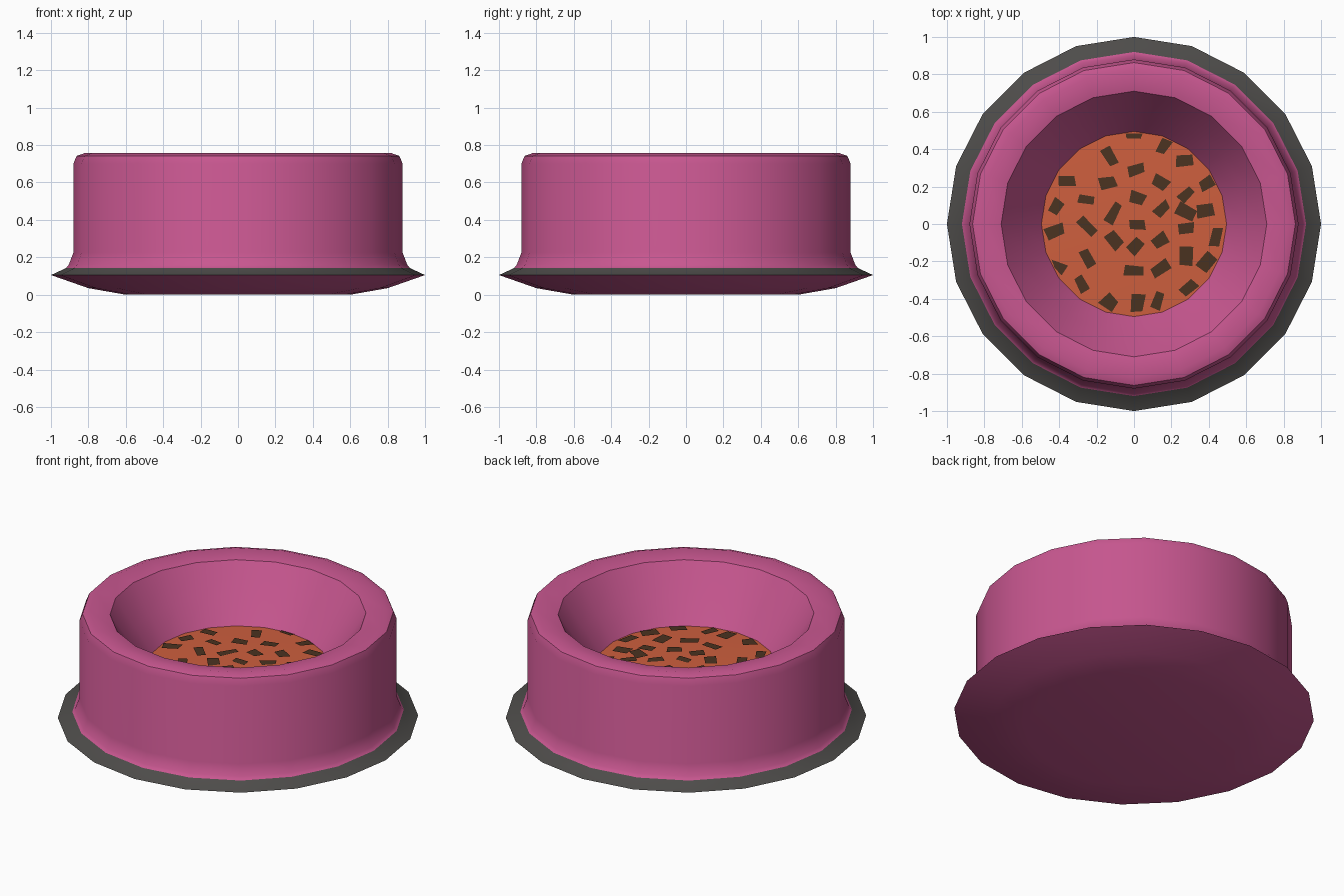
import bpy, bmesh, math, random

if "Cube" in bpy.data.objects:
    bpy.data.objects.remove(bpy.data.objects["Cube"])
random.seed(4)
SIDES = 20


def material(name, rgb):
    m = bpy.data.materials.new(name)
    m.diffuse_color = (*rgb, 1)
    m.use_nodes = True
    m.node_tree.nodes["Principled BSDF"].inputs["Base Color"].default_value = m.diffuse_color
    return m


pink = material("pink plastic", (0.58, 0.095, 0.28))
grey = material("dark grey rubber", (0.075, 0.072, 0.068))
orange = material("orange food", (0.62, 0.115, 0.048))
brown = material("brown chunks", (0.07, 0.033, 0.015))


def finish(name, bm, mats, angle=None):
    me = bpy.data.meshes.new(name)
    bm.to_mesh(me)
    bm.free()
    for m in mats:
        me.materials.append(m)
    ob = bpy.data.objects.new(name, me)
    bpy.context.collection.objects.link(ob)
    if angle:
        bpy.ops.object.select_all(action='DESELECT')
        ob.select_set(True)
        bpy.context.view_layer.objects.active = ob
        bpy.ops.object.shade_smooth_by_angle(angle=math.radians(angle))
    return ob


def lathe(name, profile, mats, slots={}, angle=35):
    """Spin (radius, height) points about z; slots maps segment -> material."""
    bm = bmesh.new()
    rings = []
    for r, z in profile:
        n = SIDES if r > 0 else 1
        rings.append([bm.verts.new((r * math.cos(math.tau * i / SIDES),
                                    r * math.sin(math.tau * i / SIDES), z))
                      for i in range(n)])
    for s, (a, b) in enumerate(zip(rings, rings[1:])):
        for i in range(SIDES):
            j = (i + 1) % SIDES
            loop = [a[i % len(a)], a[j % len(a)], b[j % len(b)], b[i % len(b)]]
            f = bm.faces.new(list(dict.fromkeys(loop)))
            f.material_index = slots.get(s, 0)
    return finish(name, bm, mats, angle)


# Bowl: underside, grey lip, flared wall, rounded rim, sloping inside
lathe("bowl", [(0, 0), (0.60, 0), (0.80, 0.035), (1.0, 0.105),
               (0.92, 0.142), (0.905, 0.16), (0.88, 0.225), (0.88, 0.70),
               (0.863, 0.742), (0.82, 0.757), (0.71, 0.735),
               (0.60, 0.57), (0.49, 0.42), (0, 0.40)],
      [pink, grey], {3: 1})

# Food: slightly domed disc
EDGE, RISE, RADIUS = 0.43, 0.015, 0.495


def food_z(x, y):
    return EDGE + RISE * (1 - math.hypot(x, y) / RADIUS)


lathe("food", [(RADIUS, EDGE), (0, EDGE + RISE)], [orange])

# Chunks: thin plates on the food (x, y in hundredths, turn in degrees)
chunks = [(0, 48, 0), (16, 42, 60), (27, 34, 0), (-13, 36, -60), (1, 29, 20),
          (-36, 23, 0), (-14, 22, 10), (14, 22, -30), (39, 22, 30),
          (28, 16, 40), (-25, 13, -10), (2, 14, -20), (-42, 9, 60),
          (15, 8, 40), (28, 6, -30), (38, 7, 10), (-11, 6, 60), (2, 0, 0),
          (-25, -1, -45), (-42, -4, 20), (28, -2, 10), (44, -7, 75),
          (-11, -9, -50), (14, -9, 30), (1, -12, 45), (28, -17, 90),
          (-25, -18, -60), (0, -25, 0), (-41, -24, -20), (14, -24, 35),
          (39, -20, 50), (29, -34, 40), (-28, -32, -65), (-13, -42, -40),
          (2, -42, 85), (13, -41, 75)]
bm = bmesh.new()
for cx, cy, turn in chunks:
    t = math.radians(turn)
    hx, hy = random.uniform(0.042, 0.056), random.uniform(0.025, 0.036)
    vs = []
    for sx, sy in ((-1, -1), (1, -1), (1, 1), (-1, 1)):
        u = sx * hx * random.uniform(0.75, 1.1)
        v = sy * hy * random.uniform(0.75, 1.2)
        x = cx / 100 + u * math.cos(t) - v * math.sin(t)
        y = cy / 100 + u * math.sin(t) + v * math.cos(t)
        k = min(1, 0.485 / math.hypot(x, y))
        vs.append(bm.verts.new((x * k, y * k, food_z(x * k, y * k) + 0.006)))
    bm.faces.new(vs)
finish("food_chunks", bm, [brown])

# Make the lathed normals face outward
for name in ("bowl", "food"):
    me = bpy.data.objects[name].data
    bm = bmesh.new()
    bm.from_mesh(me)
    bmesh.ops.recalc_face_normals(bm, faces=bm.faces)
    if name == "food" and sum(f.normal.z for f in bm.faces) < 0:
        bmesh.ops.reverse_faces(bm, faces=bm.faces)
    bm.to_mesh(me)
    bm.free()
